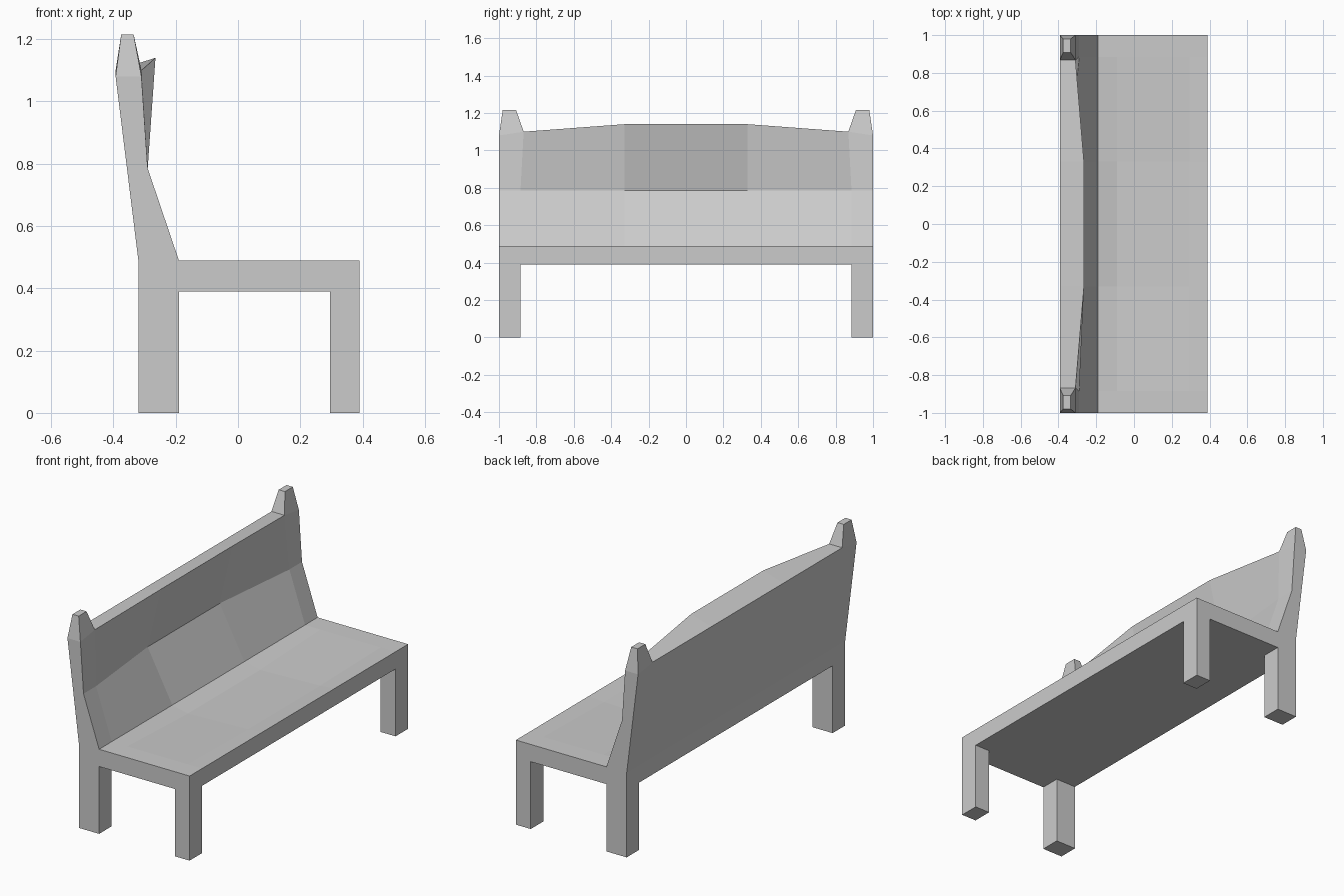
import bpy, bmesh

if "Cube" in bpy.data.objects:
    bpy.data.objects.remove(bpy.data.objects["Cube"])

# Side profile (x, z), running from the underside over the seat and up the back
END = [(-0.32, 0.39), (-0.19, 0.39), (0.295, 0.39), (0.39, 0.39),
       (0.39, 0.49), (0.295, 0.49), (-0.09, 0.49), (-0.19, 0.49),
       (-0.29, 0.785), (-0.31, 1.08), (-0.393, 1.08), (-0.32, 0.49)]
TOP_FRONT, TOP_BACK = 9, 10


def variant(changes):
    profile = list(END)
    for i, point in changes.items():
        profile[i] = point
    return profile


# Inner edge of the posts, and the hollowed middle of the bench
INNER = variant({9: (-0.31, 1.10), 10: (-0.393, 1.10)})
MIDDLE = variant({5: (0.295, 0.48), 6: (-0.09, 0.468), 8: (-0.348, 0.785),
                  9: (-0.265, 1.14), 10: (-0.393, 1.10)})

stations = [(-1, END), (-0.885, INNER), (-0.33, MIDDLE),
            (0.33, MIDDLE), (0.885, INNER), (1, END)]

# Loft the profiles along the length
bm = bmesh.new()
rings = []
for y, profile in stations:
    ring = []
    for i, (x, z) in enumerate(profile):
        flare = i in (TOP_FRONT, TOP_BACK) and profile is INNER
        ring.append(bm.verts.new((x, y * 0.868 / 0.885 if flare else y, z)))
    rings.append(ring)

n = len(END)
bays = [[bm.faces.new((a[i], a[(i + 1) % n], b[(i + 1) % n], b[i])) for i in range(n)]
        for a, b in zip(rings, rings[1:])]
bm.faces.new(rings[0])
bm.faces.new(rings[-1])


def extrude(face):
    return bmesh.ops.extrude_discrete_faces(bm, faces=[face])["faces"][0]


for bay in (bays[0], bays[-1]):
    # Back and front legs
    for i in (0, 2):
        for v in extrude(bay[i]).verts:
            v.co.z = 0
    # Tapered post top
    for v in extrude(bay[TOP_FRONT]).verts:
        side = 1 if v.co.y > 0 else -1
        v.co.x = -0.335 if v.co.x > -0.35 else -0.375
        v.co.y = side * (0.98 if abs(v.co.y) > 0.95 else 0.908)
        v.co.z = 1.215

bmesh.ops.remove_doubles(bm, verts=bm.verts, dist=1e-5)
bmesh.ops.recalc_face_normals(bm, faces=bm.faces)
mesh = bpy.data.meshes.new("bench")
bm.to_mesh(mesh)
bm.free()
bench = bpy.data.objects.new("bench", mesh)
bpy.context.collection.objects.link(bench)
